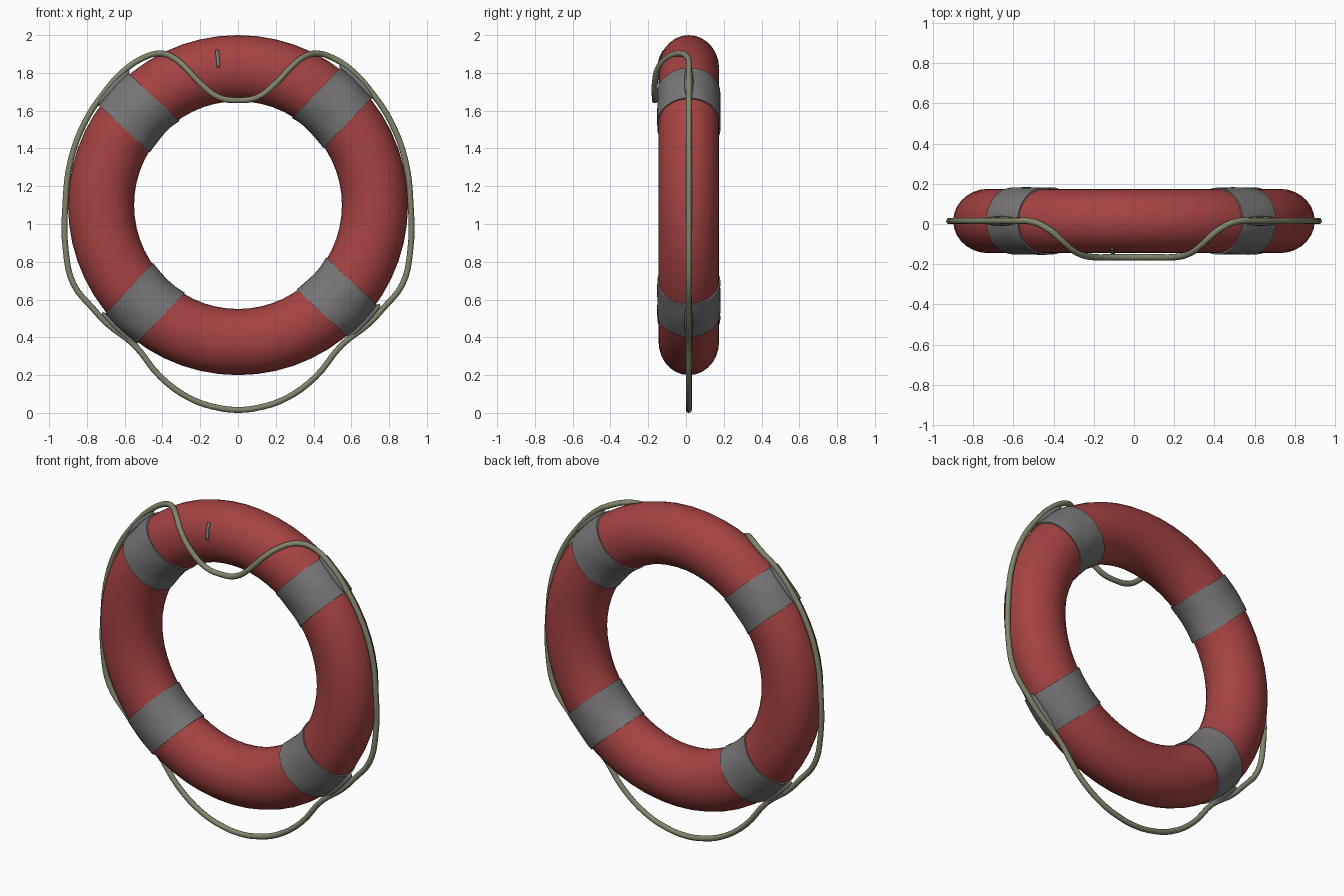
import bpy, bmesh, math
from mathutils import Matrix, Vector

if "Cube" in bpy.data.objects:
    bpy.data.objects.remove(bpy.data.objects["Cube"])

CY, CZ = 0.015, 1.1            # ring centre
R, A, B = 0.725, 0.175, 0.16   # ring radius, tube half sizes (radial, depth)


def material(name, rgb):
    m = bpy.data.materials.new(name)
    m.diffuse_color = (*rgb, 1)
    m.use_nodes = True
    m.node_tree.nodes["Principled BSDF"].inputs["Base Color"].default_value = m.diffuse_color
    return m


RED = material("faded_red", (0.38, 0.055, 0.055))
GREY = material("strap_grey", (0.185, 0.178, 0.178))
ROPE = material("rope_green_grey", (0.22, 0.235, 0.15))


def finish(ob, mat, angle=50):
    ob.data.materials.clear()
    ob.data.materials.append(mat)
    bpy.ops.object.select_all(action='DESELECT')
    ob.select_set(True)
    bpy.context.view_layer.objects.active = ob
    bpy.ops.object.shade_smooth_by_angle(angle=math.radians(angle))


def grid_object(name, rows, mat, close_u, close_v):
    """Skin a grid of points into a mesh object."""
    bm = bmesh.new()
    vs = [[bm.verts.new(p) for p in row] for row in rows]
    nu, nv = len(vs), len(vs[0])
    for i in range(nu if close_u else nu - 1):
        for j in range(nv if close_v else nv - 1):
            i2, j2 = (i + 1) % nu, (j + 1) % nv
            bm.faces.new((vs[i][j], vs[i2][j], vs[i2][j2], vs[i][j2]))
    bmesh.ops.recalc_face_normals(bm, faces=bm.faces[:])
    me = bpy.data.meshes.new(name)
    bm.to_mesh(me)
    bm.free()
    ob = bpy.data.objects.new(name, me)
    bpy.context.collection.objects.link(ob)
    finish(ob, mat)
    return ob


# float ring
rows = []
for i in range(56):
    t = 2 * math.pi * i / 56
    row = []
    for j in range(28):
        p = 2 * math.pi * j / 28
        r = R + A * math.cos(p)
        row.append((r * math.cos(t), CY + B * math.sin(p), CZ + r * math.sin(t)))
    rows.append(row)
grid_object("float_ring", rows, RED, True, True)


# parallel-sided straps wrapped round the tube, with edges tucked in
def strap(name, degrees):
    t = math.radians(degrees)
    rows = []
    for k in range(11):
        s = -0.115 + 0.23 * max(0, min(8, k - 1)) / 8
        row = []
        for j in range(40):
            p = 2 * math.pi * j / 40
            lift = 0.007 + 0.002 * math.sin(5 * p + degrees) * math.sin(30 * s + 2 * p)
            if k in (0, 10):
                lift = -0.006
            r = R + (A + lift) * math.cos(p)
            u = math.sqrt(r * r - s * s)
            row.append((u * math.cos(t) - s * math.sin(t),
                        CY + (B + lift) * math.sin(p),
                        CZ + u * math.sin(t) + s * math.cos(t)))
        rows.append(row)
    grid_object(name, rows, GREY, False, True)

    # sleeve holding the rope on the outer rim
    bpy.ops.mesh.primitive_uv_sphere_add(segments=16, ring_count=12, radius=1)
    ob = bpy.context.object
    ob.name = name + "_rope_sleeve"
    pos = Vector((0.907 * math.cos(t), CY, CZ + 0.907 * math.sin(t)))
    ob.data.transform(Matrix.Translation(pos) @ Matrix.Rotation(-t, 4, 'Y')
                      @ Matrix.Diagonal((0.024, 0.024, 0.13, 1)))
    finish(ob, GREY)


for name, deg in (("upper_right_strap", 46), ("upper_left_strap", 137),
                  ("lower_left_strap", 226.5), ("lower_right_strap", -43)):
    strap(name, deg)

# grab rope: one half of the path from top to bottom, then mirrored
half = [(0, -0.165, 1.655), (0.1, -0.165, 1.67), (0.2, -0.165, 1.745),
        (0.28, -0.145, 1.83), (0.35, -0.09, 1.885), (0.42, -0.03, 1.903),
        (0.5, 0.01, 1.88), (0.6, CY, 1.815), (0.72, CY, 1.68),
        (0.81, CY, 1.54), (0.885, CY, 1.34), (0.913, CY, 1.12),
        (0.911, CY, 0.85), (0.87, CY, 0.68), (0.77, CY, 0.555),
        (0.69, CY, 0.47), (0.55, CY, 0.36), (0.41, CY, 0.19),
        (0.25, CY, 0.075), (0.1, CY, 0.026), (0, CY, 0.016)]
path = half + [(-x, y, z) for x, y, z in half[-2:0:-1]]
cu = bpy.data.curves.new("grab_rope", 'CURVE')
cu.dimensions = '3D'
cu.bevel_depth = 0.016
cu.bevel_resolution = 3
cu.resolution_u = 4
sp = cu.splines.new('BEZIER')
sp.bezier_points.add(len(path) - 1)
for bp, co in zip(sp.bezier_points, path):
    bp.co = co
    bp.handle_left_type = bp.handle_right_type = 'AUTO'
sp.use_cyclic_u = True
rope = bpy.data.objects.new("grab_rope", cu)
bpy.context.collection.objects.link(rope)
bpy.ops.object.select_all(action='DESELECT')
rope.select_set(True)
bpy.context.view_layer.objects.active = rope
bpy.ops.object.convert(target='MESH')
finish(bpy.context.object, ROPE)

# small grey paint mark on the front of the ring
rows = []
for k in range(7):
    z = 1.83 + 0.09 * k / 6
    row = []
    for x in (-0.12 + 0.008 * (1 - k / 6), -0.102 + 0.008 * (1 - k / 6)):
        q = (math.hypot(x, z - CZ) - R) / A
        row.append((x, CY - B * math.sqrt(max(0, 1 - q * q)) - 0.004, z))
    rows.append(row)
mark = grid_object("front_paint_mark", rows, GREY, False, False)
mod = mark.modifiers.new("thickness", 'SOLIDIFY')
mod.thickness = 0.006
mod.offset = 0
